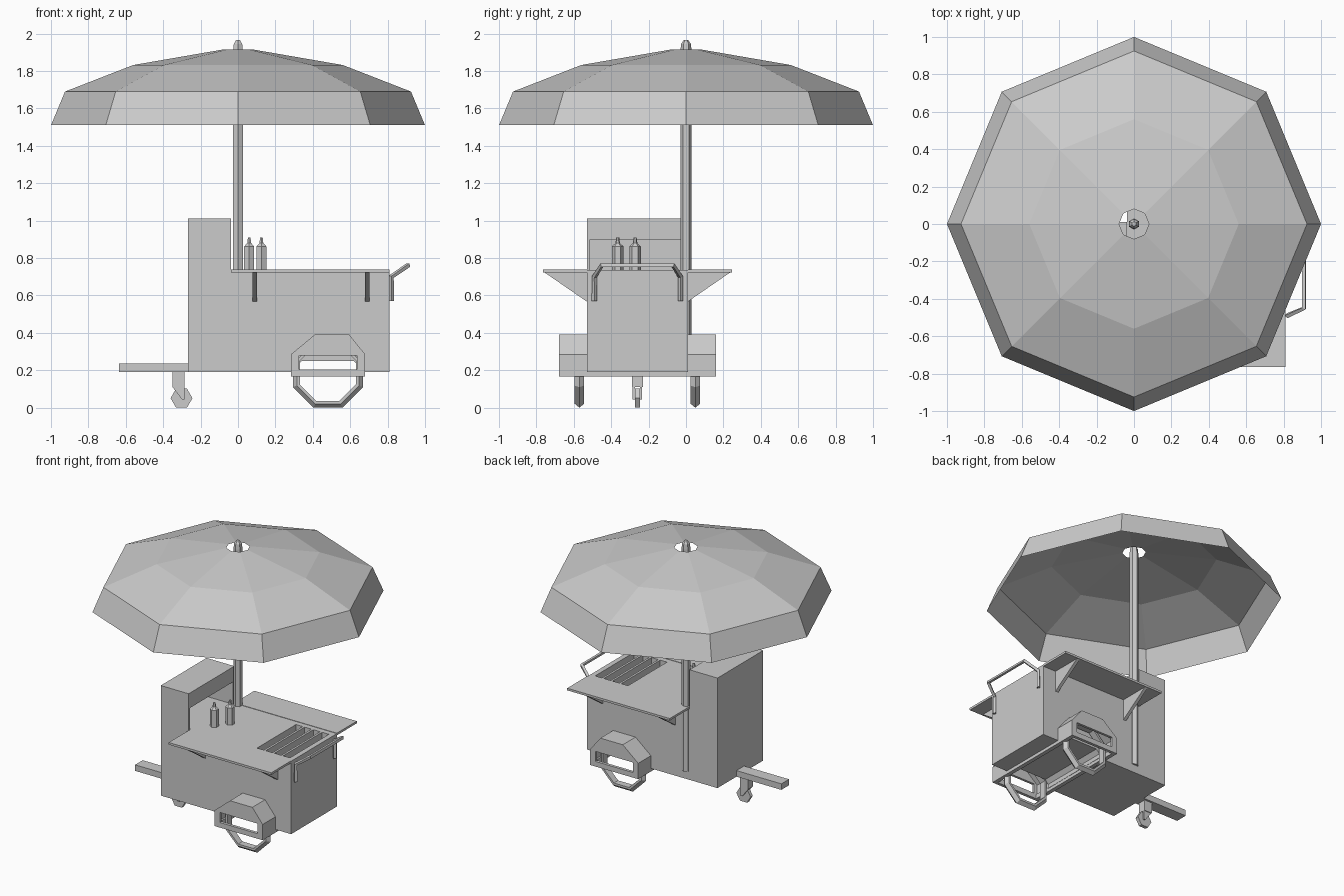
import bpy, bmesh
from math import sin, cos, pi

if "Cube" in bpy.data.objects:
    bpy.data.objects.remove(bpy.data.objects["Cube"])

MID = -0.26                      # centre line of the cart in y


def mesh_object(name, bm):
    bmesh.ops.recalc_face_normals(bm, faces=bm.faces)
    me = bpy.data.meshes.new(name)
    bm.to_mesh(me)
    bm.free()
    ob = bpy.data.objects.new(name, me)
    bpy.context.collection.objects.link(ob)
    return ob


def prism(name, pts, y0, y1, axis='y'):
    """Extrude an xz profile along y (or a yz profile along x)."""
    bm = bmesh.new()
    put = (lambda a, z, d: (a, d, z)) if axis == 'y' else (lambda a, z, d: (d, a, z))
    face = bm.faces.new([bm.verts.new(put(a, z, y0)) for a, z in pts])
    ext = bmesh.ops.extrude_face_region(bm, geom=[face])
    move = (0, y1 - y0, 0) if axis == 'y' else (y1 - y0, 0, 0)
    verts = [g for g in ext['geom'] if isinstance(g, bmesh.types.BMVert)]
    bmesh.ops.translate(bm, verts=verts, vec=move)
    return mesh_object(name, bm)


def box(name, x0, x1, y0, y1, z0, z1):
    return prism(name, [(x0, z0), (x1, z0), (x1, z1), (x0, z1)], y0, y1)


def lathe(name, profile, n, place, turn=0, closed=False, caps=False):
    """Revolve (radius, height) points; place maps (a, b, h) to a position."""
    bm = bmesh.new()
    rings = []
    for r, h in profile:
        rings.append([bm.verts.new(place(r * cos(turn + 2 * pi * i / n),
                                         r * sin(turn + 2 * pi * i / n), h))
                      for i in range(n)])
    pairs = list(zip(rings, rings[1:])) + ([(rings[-1], rings[0])] if closed else [])
    for a, b in pairs:
        for i in range(n):
            j = (i + 1) % n
            bm.faces.new((a[i], a[j], b[j], b[i]))
    if caps:
        bm.faces.new(rings[0])
        bm.faces.new(rings[-1])
    return mesh_object(name, bm)


def cut(ob, *cutters):
    for c in cutters:
        mod = ob.modifiers.new('cut', 'BOOLEAN')
        mod.operation, mod.solver, mod.object = 'DIFFERENCE', 'EXACT', c
        bpy.context.view_layer.objects.active = ob
        bpy.ops.object.modifier_apply(modifier=mod.name)
        bpy.data.objects.remove(c)


# Cart body with tall cabinet, niche, food wells and wheel tunnel
body = prism('cart_body', [(-.267, .19), (.81, .19), (.81, .735), (-.037, .735),
                           (-.037, 1.012), (-.267, 1.012)], -.53, .01)
cut(body,
    box('niche', -.24, .1, -.512, -.008, .735, .9),
    prism('tunnel', [(.315, .1), (.315, .22), (.34, .25), (.62, .25),
                     (.645, .22), (.645, .1)], -.7, .2),
    *[box('well', .5 + .072 * i, .556 + .072 * i, -.49, -.03, .67, .9) for i in range(4)])

# Parts on both long sides
outer = [(.283, .19), (.283, .285), (.41, .39), (.595, .39), (.68, .285), (.68, .19)]
inner = [(.3, .1), (.3, .278), (.416, .374), (.589, .374), (.663, .278), (.663, .1)]
for side in ('front', 'rear'):
    m = (lambda y: y) if side == 'front' else (lambda y: 2 * MID - y)

    # Fold-out shelf and its brackets
    box(side + '_shelf', -.037, .81, m(-.765), m(-.53), .722, .738)
    for i, x in enumerate((.09, .69)):
        prism(f'{side}_shelf_bracket_{i + 1}',
              [(m(-.755), .722), (m(-.53), .722), (m(-.53), .567)],
              x - .012, x + .012, axis='x')

    # Fender, hollow with a window in the outer plate
    fender = prism(side + '_fender', outer, m(-.68), m(-.53))
    cut(fender, prism('hollow', inner, m(-.662), m(-.5)),
        box('window', .327, .637, m(-.72), m(-.6), .1, .28))

    # Outer rail of the wheel frame
    box(side + '_frame_rail', .283, .68, m(-.68), m(-.658), .167, .205)

    # Eight-sided tyre ring with a peaked tread
    lathe(side + '_wheel', [(.163, -.025), (.18, -.025), (.2025, 0),
                            (.18, .025), (.163, .025)], 8,
          lambda a, b, h, y=m(-.57): (.481 + a, y + h, .187 + b),
          turn=pi / 8, closed=True)

# Cross rails under the body
for i, x in enumerate((.283, .65)):
    box(f'cross_rail_{i + 1}', x, x + .03, -.68, .16, .167, .2)

# Tow bar and caster
box('tow_bar', -.637, -.267, MID - .045, MID + .045, .19, .235)
box('caster_stem', -.35, -.287, MID - .03, MID + .03, .11, .195)
for i, y in enumerate((MID - .025, MID + .013)):
    prism(f'caster_fork_{i + 1}', [(-.35, .11), (-.287, .11), (-.287, .045), (-.3, .045)],
          y, y + .012)
lathe('caster_wheel', [(.0585, -.013), (.0585, .013)], 6,
      lambda a, b, h: (-.302 + a, MID + h, .0507 + b), caps=True)

# Push handle
curve = bpy.data.curves.new('push_handle', 'CURVE')
curve.dimensions = '3D'
curve.bevel_depth, curve.bevel_resolution, curve.use_fill_caps = .014, 0, True
half = [(.82, -.49, .57), (.82, -.49, .70), (.91, -.45, .762)]
path = half + [(x, 2 * MID - y, z) for x, y, z in reversed(half)]
spline = curve.splines.new('POLY')
spline.points.add(len(path) - 1)
for p, co in zip(spline.points, path):
    p.co = (*co, 1)
handle = bpy.data.objects.new('push_handle', curve)
bpy.context.collection.objects.link(handle)
bpy.context.view_layer.objects.active = handle
handle.select_set(True)
bpy.ops.object.convert(target='MESH')
for poly in handle.data.polygons:
    poly.use_smooth = False

# Sauce bottles
for i, (x, y) in enumerate(((.06, -.365), (.125, -.272))):
    lathe(f'bottle_{i + 1}', [(.031, .735), (.031, .862), (.012, .88), (.008, .91)], 6,
          lambda a, b, h, x=x, y=y: (x + a, y + b, h), turn=pi / 2, caps=True)

# Umbrella pole, finial and canopy
upright = lambda a, b, h: (a, b, h)
lathe('umbrella_pole', [(.03, .25), (.03, 1.91)], 6, upright, turn=pi / 2, caps=True)
lathe('pole_finial', [(.03, 1.91), (.026, 1.945), (.012, 1.965)], 6, upright,
      turn=pi / 2, caps=True)
lathe('umbrella_canopy', [(1, 1.51), (.925, 1.69), (.56, 1.832), (.08, 1.915)], 8, upright)
